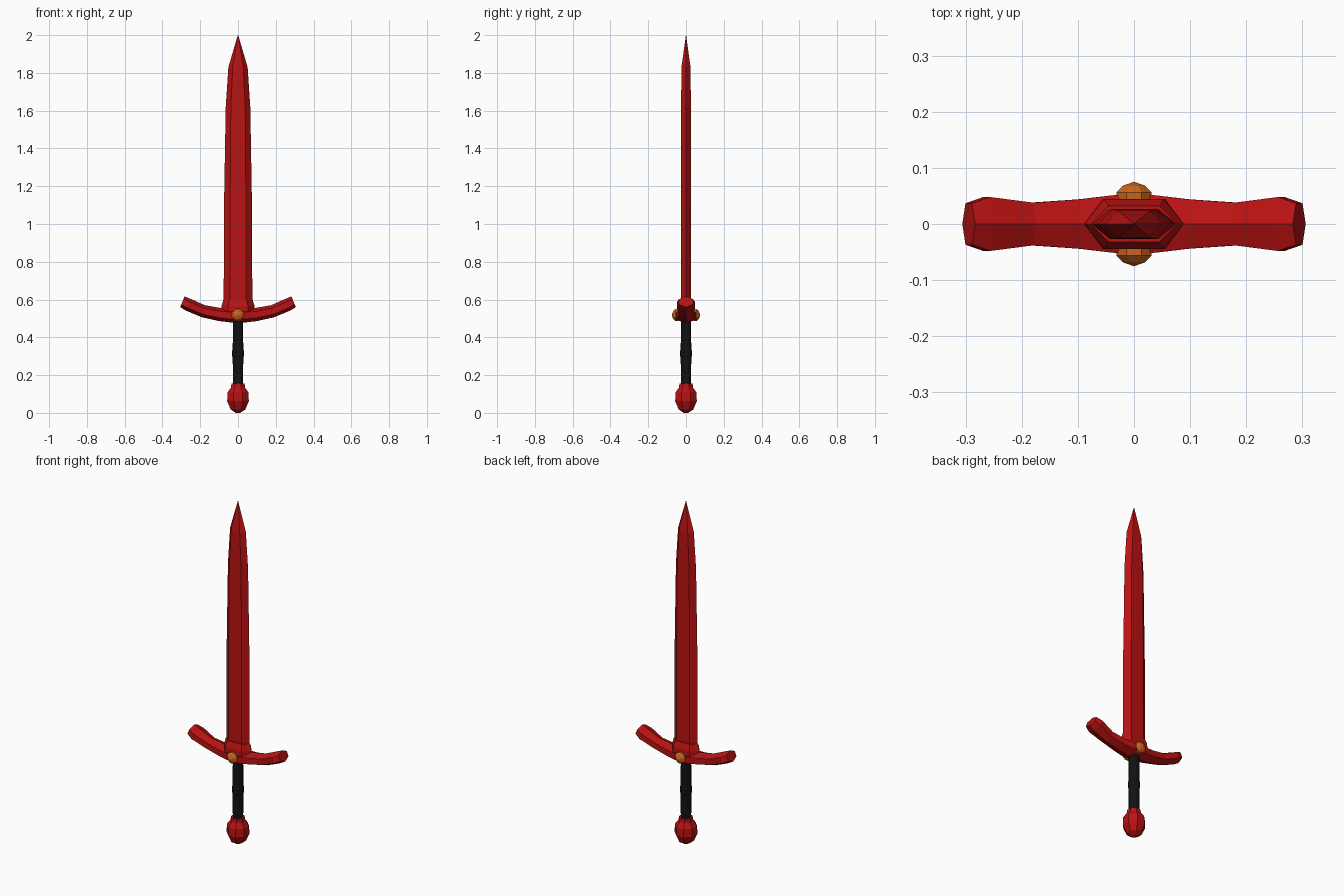
import bpy
import bmesh
from math import cos, sin, pi
from mathutils import Vector

cube = bpy.data.objects.get("Cube")
if cube:
    bpy.data.objects.remove(cube, do_unlink=True)


def material(name, rgb):
    m = bpy.data.materials.new(name)
    m.use_nodes = True
    m.diffuse_color = (*rgb, 1)
    m.node_tree.nodes["Principled BSDF"].inputs["Base Color"].default_value = (*rgb, 1)
    return m


red = material("crimson metal", (0.49, 0.006, 0.006))
black = material("black leather", (0.006, 0.006, 0.006))
orange = material("amber gem", (0.6, 0.13, 0.012))


def loft(name, rings, mat):
    """Skin a list of equal-sized point rings and cap both ends."""
    bm = bmesh.new()
    loops = [[bm.verts.new(p) for p in ring] for ring in rings]
    for a, b in zip(loops, loops[1:]):
        for i in range(len(a)):
            j = (i + 1) % len(a)
            bm.faces.new((a[i], a[j], b[j], b[i]))
    bm.faces.new(loops[0])
    bm.faces.new(loops[-1])
    bmesh.ops.remove_doubles(bm, verts=bm.verts, dist=0.0005)
    bmesh.ops.recalc_face_normals(bm, faces=bm.faces)
    mesh = bpy.data.meshes.new(name)
    bm.to_mesh(mesh)
    bm.free()
    mesh.materials.append(mat)
    obj = bpy.data.objects.new(name, mesh)
    bpy.context.collection.objects.link(obj)
    return obj


def turned(name, profile, sides, mat):
    """Faceted round part from (radius, height) pairs."""
    turn = pi / sides
    return loft(name, [[(r * cos(2 * pi * i / sides + turn), r * sin(2 * pi * i / sides + turn), z)
                        for i in range(sides)] for r, z in profile], mat)


def blade_ring(edge, flat, thick, z):
    """Six-sided section with sharp edges left and right."""
    return [(edge, 0, z), (flat, thick, z), (-flat, thick, z),
            (-edge, 0, z), (-flat, -thick, z), (flat, -thick, z)]


# Blade: flat centre, bevelled edges, pointed tip
loft("blade", [blade_ring(*s) for s in (
    (0.076, 0.043, 0.027, 0.56), (0.074, 0.042, 0.027, 1.1),
    (0.065, 0.038, 0.026, 1.62), (0.051, 0.028, 0.024, 1.83),
    (0.001, 0.0005, 0.0005, 2.0))], red)

# Flared collar at the blade's foot
loft("blade_collar", [blade_ring(*s) for s in (
    (0.09, 0.055, 0.045, 0.53), (0.088, 0.053, 0.044, 0.565),
    (0.077, 0.045, 0.032, 0.60))], red)

# Crossguard: ridged section swept along an upward curve;
# each station is top x, top z, bottom x, bottom z, half depth
half = [(0.04, 0.552, 0.04, 0.479, 0.051), (0.095, 0.556, 0.10, 0.486, 0.044),
        (0.175, 0.570, 0.19, 0.506, 0.038), (0.25, 0.603, 0.275, 0.541, 0.048),
        (0.283, 0.617, 0.306, 0.56, 0.037)]
stations = [(-a, b, -c, d, w) for a, b, c, d, w in reversed(half)]
stations += [(0, 0.551, 0, 0.475, 0.054)] + half


def guard_ring(tx, tz, bx, bz, w):
    top, low = Vector((tx, 0, tz)), Vector((bx, 0, bz))
    return [top + (low - top) * t + Vector((0, w * side, 0))
            for t, side in ((0, 0), (0.25, 1), (0.75, 1), (1, 0), (0.75, -1), (0.25, -1))]


loft("crossguard", [guard_ring(*s) for s in stations], red)

# Faceted gems on both faces of the guard
for side, name in ((-1, "front_gem"), (1, "back_gem")):
    gem = turned(name, ((0.034, 0.04), (0.034, 0.056), (0.022, 0.068), (0.001, 0.075)), 8, orange)
    gem.rotation_euler.x = -side * pi / 2
    gem.location.z = 0.518

# Leather grip with a slight band at its middle
turned("grip", ((0.028, 0.14), (0.029, 0.295), (0.032, 0.30), (0.032, 0.33),
                (0.029, 0.335), (0.028, 0.49)), 12, black)

# Pommel
turned("pommel", ((0.038, 0.155), (0.04, 0.135), (0.06, 0.108), (0.062, 0.062),
                  (0.042, 0.018), (0.012, 0.0)), 8, red)
